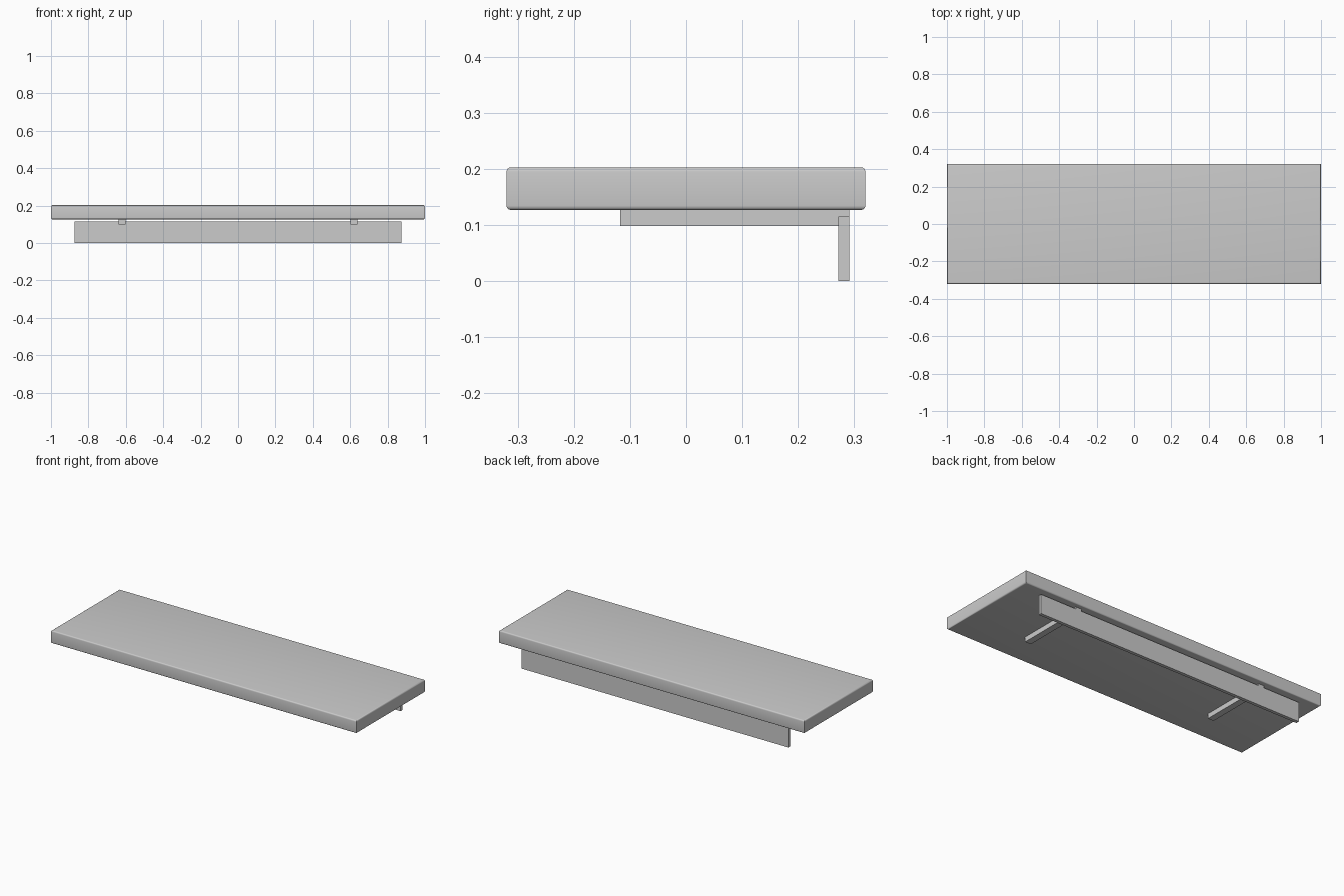
import bpy, bmesh

if "Cube" in bpy.data.objects:
    bpy.data.objects.remove(bpy.data.objects["Cube"])


def box(name, x0, x1, y0, y1, z0, z1, bevel=0.0):
    """Box between limits; bevel rounds only its horizontal edges."""
    bm = bmesh.new()
    bmesh.ops.create_cube(bm, size=1)
    for v in bm.verts:
        v.co.x = x1 if v.co.x > 0 else x0
        v.co.y = y1 if v.co.y > 0 else y0
        v.co.z = z1 if v.co.z > 0 else z0
    if bevel:
        edges = [e for e in bm.edges
                 if abs(e.verts[0].co.z - e.verts[1].co.z) < 1e-6]
        bmesh.ops.bevel(bm, geom=edges, offset=bevel, segments=4,
                        profile=0.5, affect='EDGES')
    bmesh.ops.recalc_face_normals(bm, faces=bm.faces)
    mesh = bpy.data.meshes.new(name)
    bm.to_mesh(mesh)
    bm.free()
    ob = bpy.data.objects.new(name, mesh)
    bpy.context.collection.objects.link(ob)
    return ob


# Thick shelf board with softened top and bottom edges
shelf = box("shelf_board", -1, 1, -0.32, 0.32, 0.127, 0.203, bevel=0.008)
bpy.context.view_layer.objects.active = shelf
shelf.select_set(True)
bpy.ops.object.shade_smooth_by_angle(angle=0.6)

# Wall plate hanging under the back of the board
box("wall_plate", -0.874, 0.874, 0.272, 0.291, 0, 0.115)

# Two support arms set into the wall plate
for side, x in (("left", -0.62), ("right", 0.62)):
    box("support_arm_" + side, x - 0.019, x + 0.019, -0.118, 0.291, 0.098, 0.127)
